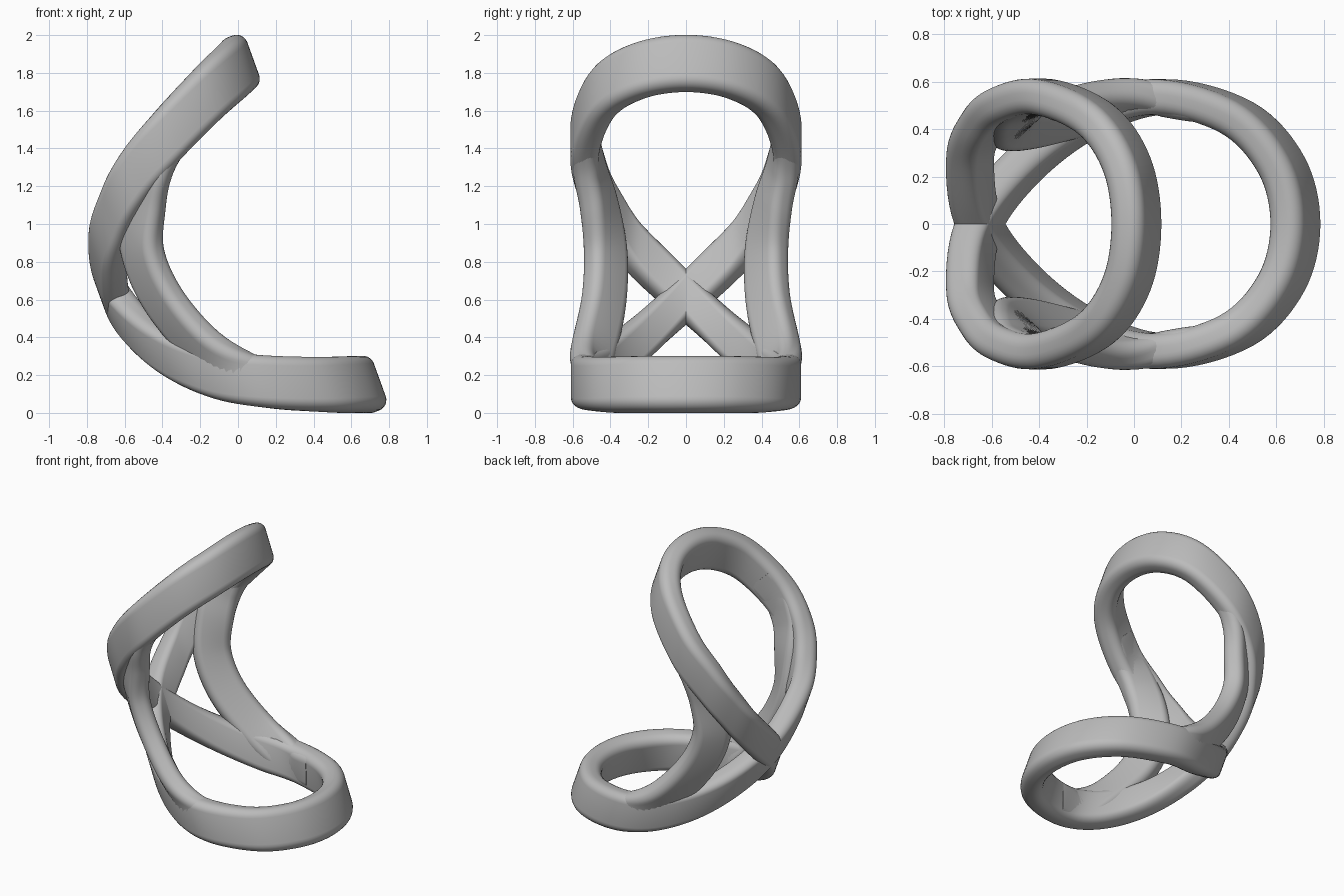
import bpy, bmesh, math
from mathutils import Vector

if "Cube" in bpy.data.objects:
    bpy.data.objects.remove(bpy.data.objects["Cube"], do_unlink=True)

# Plain grey material
grey = bpy.data.materials.new("plain_grey")
grey.use_nodes = True
colour = (0.5, 0.5, 0.5, 1)
grey.diffuse_color = colour
grey.node_tree.nodes["Principled BSDF"].inputs["Base Color"].default_value = colour

TILT = Vector((0.34, 0, -0.94)).normalized()   # fixed direction of the band's height


def section(a, b, r, steps=6):
    """Rounded rectangle, half sizes a and b, corner radius r."""
    pts = []
    for k, (su, sv) in enumerate([(1, 1), (-1, 1), (-1, -1), (1, -1)]):
        for i in range(steps + 1):
            t = math.pi / 2 * (k + i / steps)
            pts.append((su * (a - r) + r * math.cos(t), sv * (b - r) + r * math.sin(t)))
    return pts


def spline(keys, closed, steps):
    """Smooth path through the key points."""
    n, out = len(keys), []
    pick = (lambda i: keys[i % n]) if closed else (lambda i: keys[max(0, min(n - 1, i))])
    for i in range(n if closed else n - 1):
        p0, p1, p2, p3 = (pick(i + j) for j in (-1, 0, 1, 2))
        m1, m2 = (p2 - p0) / 2, (p3 - p1) / 2
        for s in range(steps):
            t = s / steps
            out.append(p1 * (2*t**3 - 3*t*t + 1) + m1 * (t**3 - 2*t*t + t)
                       + p2 * (3*t*t - 2*t**3) + m2 * (t**3 - t*t))
    return out if closed else out + [keys[-1]]


def sweep(name, path, heights, profile, closed, square):
    """Carry the profile along the path; heights gives its long direction."""
    bm, rings, n = bmesh.new(), [], len(path)
    for i, p in enumerate(path):
        nxt = path[(i + 1) % n] if closed else path[min(i + 1, n - 1)]
        prv = path[i - 1] if closed else path[max(i - 1, 0)]
        tangent = (nxt - prv).normalized()
        side = tangent.cross(heights[i]).normalized()
        long = side.cross(tangent) if square else heights[i]
        rings.append([bm.verts.new(p + long * u + side * v) for u, v in profile])
    m = len(profile)
    for i in range(n if closed else n - 1):
        a, b = rings[i], rings[(i + 1) % n]
        for j in range(m):
            k = (j + 1) % m
            bm.faces.new((a[j], a[k], b[k], b[j]))
    if not closed:
        bm.faces.new(rings[0])
        bm.faces.new(rings[-1])
    bmesh.ops.recalc_face_normals(bm, faces=bm.faces)
    mesh = bpy.data.meshes.new(name)
    bm.to_mesh(mesh)
    bm.free()
    mesh.materials.append(grey)
    obj = bpy.data.objects.new(name, mesh)
    bpy.context.collection.objects.link(obj)
    bpy.ops.object.select_all(action="DESELECT")
    obj.select_set(True)
    bpy.context.view_layer.objects.active = obj
    bpy.ops.object.shade_smooth_by_angle(angle=math.radians(40))


def mirror(v):
    return Vector((v.x, -v.y, v.z))


# Figure-eight band: one half from the top, through the crossing, to the low end
half = [Vector(p) for p in [
    (0.01, 0, 1.85), (-0.03, 0.25, 1.81), (-0.16, 0.44, 1.69), (-0.38, 0.535, 1.46),
    (-0.55, 0.5, 1.25), (-0.64, 0.415, 1.07), (-0.69, 0.27, 0.87), (-0.65, 0, 0.615),
    (-0.46, -0.25, 0.385), (-0.2, -0.44, 0.235), (0.1, -0.535, 0.17),
    (0.43, -0.45, 0.15), (0.62, -0.25, 0.15), (0.68, 0, 0.15)]]
loop = half + [mirror(p) for p in reversed(half[1:-1])]
path = spline(loop, True, 8)
sweep("figure_eight_band", path, [TILT] * len(path), section(0.152, 0.075, 0.06), True, False)

# Side struts: each leaves the lower loop, twists, and runs into the upper loop
strut_keys = [Vector(p) for p in [
    (0.25, 0.505, 0.165), (0.06, 0.53, 0.185), (-0.17, 0.49, 0.335), (-0.39, 0.435, 0.59),
    (-0.505, 0.425, 0.85), (-0.505, 0.46, 1.1), (-0.47, 0.51, 1.29),
    (-0.385, 0.53, 1.45), (-0.27, 0.495, 1.585)]]
strut_long = [Vector(p) for p in [
    -TILT, -TILT, (0.15, 0.5, 0.6), (0.6, 0.7, 0.2), (0.7, 0.7, 0),
    (0.8, 0.45, -0.2), (0.7, 0.15, -0.6), TILT, TILT]]
for name, flip in (("back_strut", lambda v: v), ("front_strut", mirror)):
    sweep(name, spline([flip(p) for p in strut_keys], False, 8),
          spline([flip(p) for p in strut_long], False, 8),
          section(0.125, 0.07, 0.055), False, True)
